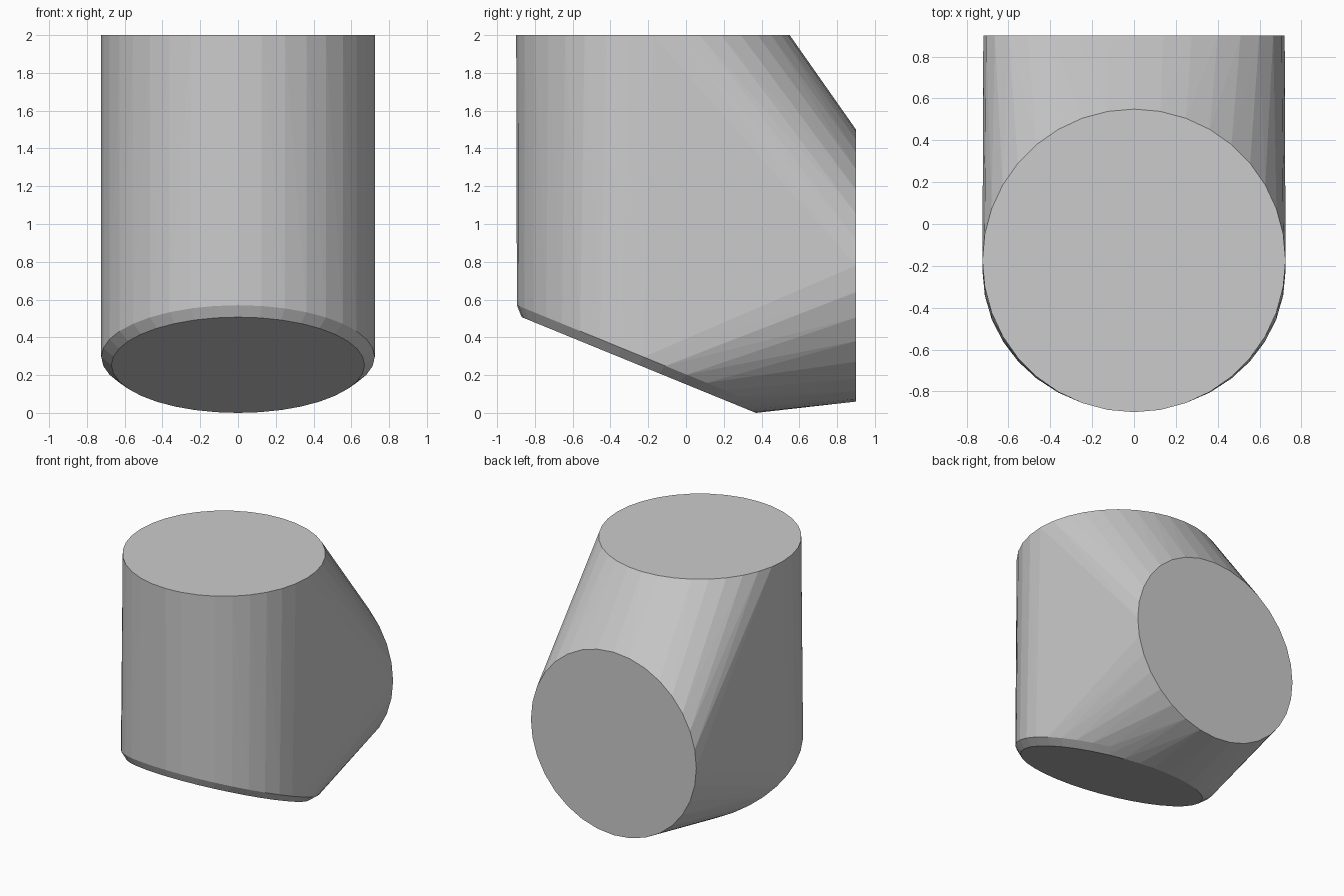
import bpy, bmesh, math
from mathutils import Vector

if "Cube" in bpy.data.objects:
    bpy.data.objects.remove(bpy.data.objects["Cube"])

bm = bmesh.new()


def ring(y, z, r, n, axis):
    """Add a circle of points; axis is its second in-plane direction (the first is x)."""
    c, v = Vector((0, y, z)), Vector(axis).normalized()
    for i in range(n):
        a = 2 * math.pi * i / n
        bm.verts.new(c + Vector((r * math.sin(a), 0, 0)) + v * (r * math.cos(a)))


# Port discs: top, back, and the tilted lower port with its small chamfer
tilt = (0, 1.24, -0.507)
ring(-0.175, 2.0, 0.724, 36, (0, 1, 0))
ring(0.9, 0.78, 0.72, 32, (0, 0, 1))
ring(-0.225, 0.296, 0.724, 36, tilt)
ring(-0.25, 0.2535, 0.67, 36, tilt)

# Wrap the discs in one convex skin
res = bmesh.ops.convex_hull(bm, input=bm.verts[:])
inside = {g for g in res["geom_interior"] + res["geom_unused"]
          if isinstance(g, bmesh.types.BMVert)}
bmesh.ops.delete(bm, geom=list(inside), context='VERTS')
bmesh.ops.dissolve_limit(bm, angle_limit=math.radians(0.2),
                         verts=bm.verts[:], edges=bm.edges[:])
bmesh.ops.recalc_face_normals(bm, faces=bm.faces[:])

mesh = bpy.data.meshes.new("pipe_junction")
bm.to_mesh(mesh)
bm.free()
obj = bpy.data.objects.new("pipe_junction", mesh)
bpy.context.collection.objects.link(obj)
